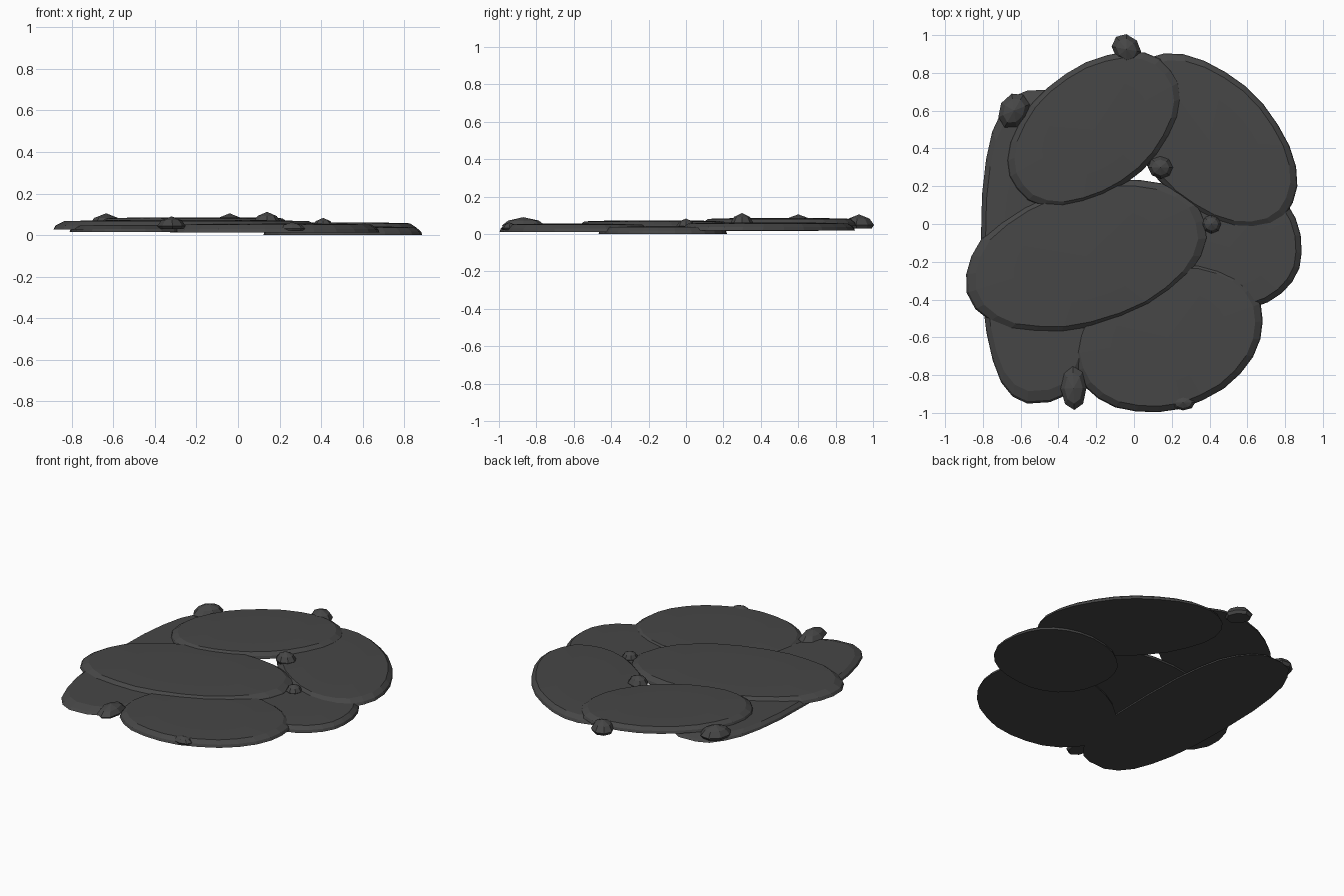
import bpy, bmesh, random
from math import cos, sin, pi, radians, copysign

random.seed(4)
if "Cube" in bpy.data.objects:
    bpy.data.objects.remove(bpy.data.objects["Cube"], do_unlink=True)

stone = bpy.data.materials.new("dark grey stone")
stone.use_nodes = True
GREY = (0.062, 0.062, 0.062, 1)
stone.diffuse_color = GREY
bsdf = stone.node_tree.nodes["Principled BSDF"]
bsdf.inputs["Base Color"].default_value = GREY
bsdf.inputs["Roughness"].default_value = 0.9


def rock(name, center, radii, angle, bottom, top, sides, rings, power=2, wobble=0.0):
    """Stack of shrinking oval rings, given as (scale, height fraction)."""
    bm = bmesh.new()
    turn = radians(angle)
    jitter = [1 + random.uniform(-wobble, wobble) for _ in range(sides)]
    loops = []
    for scale, height in rings:
        loop = []
        for i in range(sides):
            t = 2 * pi * i / sides
            c, s = cos(t), sin(t)
            r = scale * jitter[i] * (1 + random.uniform(-wobble, wobble) * (1 - scale))
            x = radii[0] * r * copysign(abs(c) ** (2 / power), c)
            y = radii[1] * r * copysign(abs(s) ** (2 / power), s)
            loop.append(bm.verts.new((center[0] + x * cos(turn) - y * sin(turn),
                                      center[1] + x * sin(turn) + y * cos(turn),
                                      bottom + (top - bottom) * height)))
        loops.append(loop)
    bm.faces.new(loops[0][::-1])
    for low, high in zip(loops, loops[1:]):
        for i in range(sides):
            j = (i + 1) % sides
            bm.faces.new((low[i], low[j], high[j], high[i]))
    # Close the crown with a fan
    peak = bm.verts.new((center[0], center[1], top))
    last = loops[-1]
    for i in range(sides):
        bm.faces.new((last[i], last[(i + 1) % sides], peak))
    mesh = bpy.data.meshes.new(name)
    bm.to_mesh(mesh)
    bm.free()
    mesh.materials.append(stone)
    bpy.context.collection.objects.link(bpy.data.objects.new(name, mesh))


# Overlapping flat slabs: name, center, radii, angle, bottom, top, squareness
SLABS = [
    ("right_slab", (0.505, -0.125), (0.385, 0.34), 10, 0.0, 0.042, 2.2),
    ("left_slab", (-0.505, -0.12), (0.305, 0.83), 0, 0.015, 0.05, 2.6),
    ("front_slab", (0.18, -0.6), (0.52, 0.38), 20, 0.012, 0.056, 2),
    ("back_slab", (0.40, 0.44), (0.56, 0.34), 135, 0.02, 0.062, 2),
    ("middle_slab", (-0.25, -0.17), (0.66, 0.37), 17, 0.028, 0.073, 2.1),
    ("top_slab", (-0.21, 0.5), (0.52, 0.33), 38, 0.045, 0.086, 2),
]
SLAB_RINGS = [(1.0, 0), (0.985, 0.4), (0.92, 0.88), (0.6, 0.97)]
for name, center, radii, angle, bottom, top, power in SLABS:
    rock(name, center, radii, angle, bottom, top, 26, SLAB_RINGS, power, 0.008)

# Small faceted pebbles resting around the slabs
PEBBLES = [
    ("back_pebble", (-0.04, 0.925), (0.085, 0.07), 130, 0.03, 0.105),
    ("back_left_pebble", (-0.635, 0.6), (0.1, 0.078), 60, 0.03, 0.105),
    ("inner_pebble", (0.14, 0.3), (0.065, 0.06), 0, 0.045, 0.112),
    ("right_pebble", (0.41, 0.0), (0.05, 0.05), 0, 0.03, 0.083),
    ("front_left_pebble", (-0.32, -0.87), (0.118, 0.068), 92, 0.03, 0.09),
    ("front_pebble", (0.26, -0.945), (0.065, 0.042), 0, 0.022, 0.062),
]
PEBBLE_RINGS = [(0.85, 0), (1.0, 0.25), (0.7, 0.7)]
for name, center, radii, angle, bottom, top in PEBBLES:
    rock(name, center, radii, angle, bottom, top, 8, PEBBLE_RINGS, 2, 0.03)
